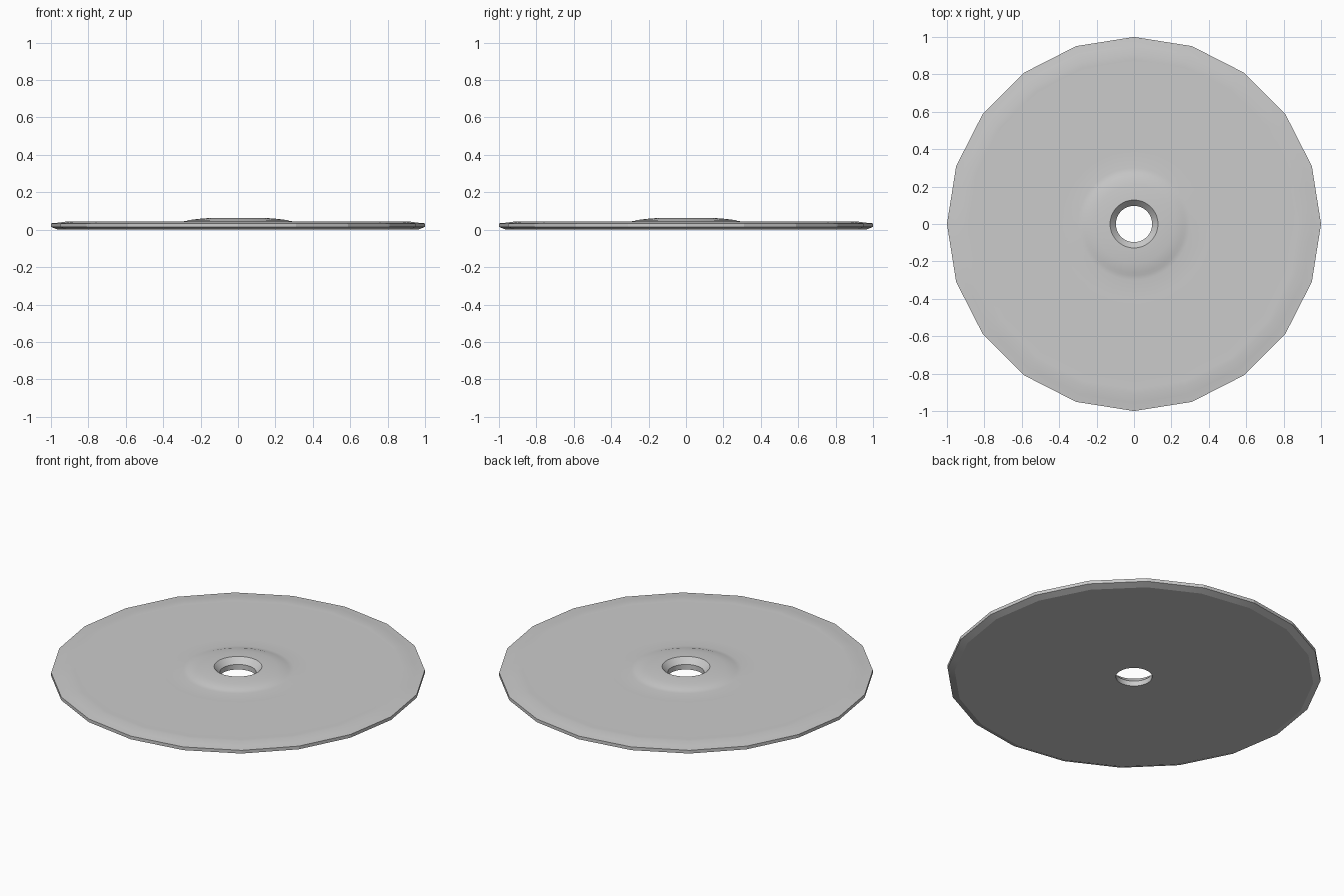
import bpy, bmesh, math

if "Cube" in bpy.data.objects:
    bpy.data.objects.remove(bpy.data.objects["Cube"])

SIDES, STEP = 20, 3          # outer polygon sides, subdivisions per side
SEGS = SIDES * STEP


def ring_radius(r, angle):
    """Round near the hub, blending to a 20-sided polygon further out."""
    a = angle % (2 * math.pi / SIDES) - math.pi / SIDES
    polygon = math.cos(math.pi / SIDES) / math.cos(a)
    w = min(max((r - 0.3) / 0.1, 0), 1)
    return r * (1 - w + w * polygon)


# half profile (r, z): hole, raised hub, filleted foot
profile = [(0.097, 0.0), (0.097, 0.03), (0.128, 0.063), (0.16, 0.062),
           (0.21, 0.058), (0.26, 0.052), (0.275, 0.047), (0.30, 0.044)]
# shallow playing grooves
for i in range(13):
    profile.append((0.40 + i * 0.04, 0.0435 + 0.0008 * (i % 2)))
# thin bevelled rim and flat underside
profile += [(0.91, 0.045), (0.955, 0.038), (1.0, 0.034), (1.0, 0.015), (0.962, 0.0)]

bm = bmesh.new()
rings = []
for r, z in profile:
    ring = []
    for k in range(SEGS):
        a = 2 * math.pi * k / SEGS
        rr = ring_radius(r, a)
        ring.append(bm.verts.new((rr * math.cos(a), rr * math.sin(a), z)))
    rings.append(ring)
for i, ring in enumerate(rings):
    nxt = rings[(i + 1) % len(rings)]
    for k in range(SEGS):
        j = (k + 1) % SEGS
        bm.faces.new((ring[k], ring[j], nxt[j], nxt[k]))
bmesh.ops.recalc_face_normals(bm, faces=bm.faces)
mesh = bpy.data.meshes.new("grooved_disc")
bm.to_mesh(mesh)
bm.free()

disc = bpy.data.objects.new("grooved_disc", mesh)
bpy.context.collection.objects.link(disc)
bpy.context.view_layer.objects.active = disc
disc.select_set(True)
bpy.ops.object.shade_smooth_by_angle(angle=math.radians(17))
